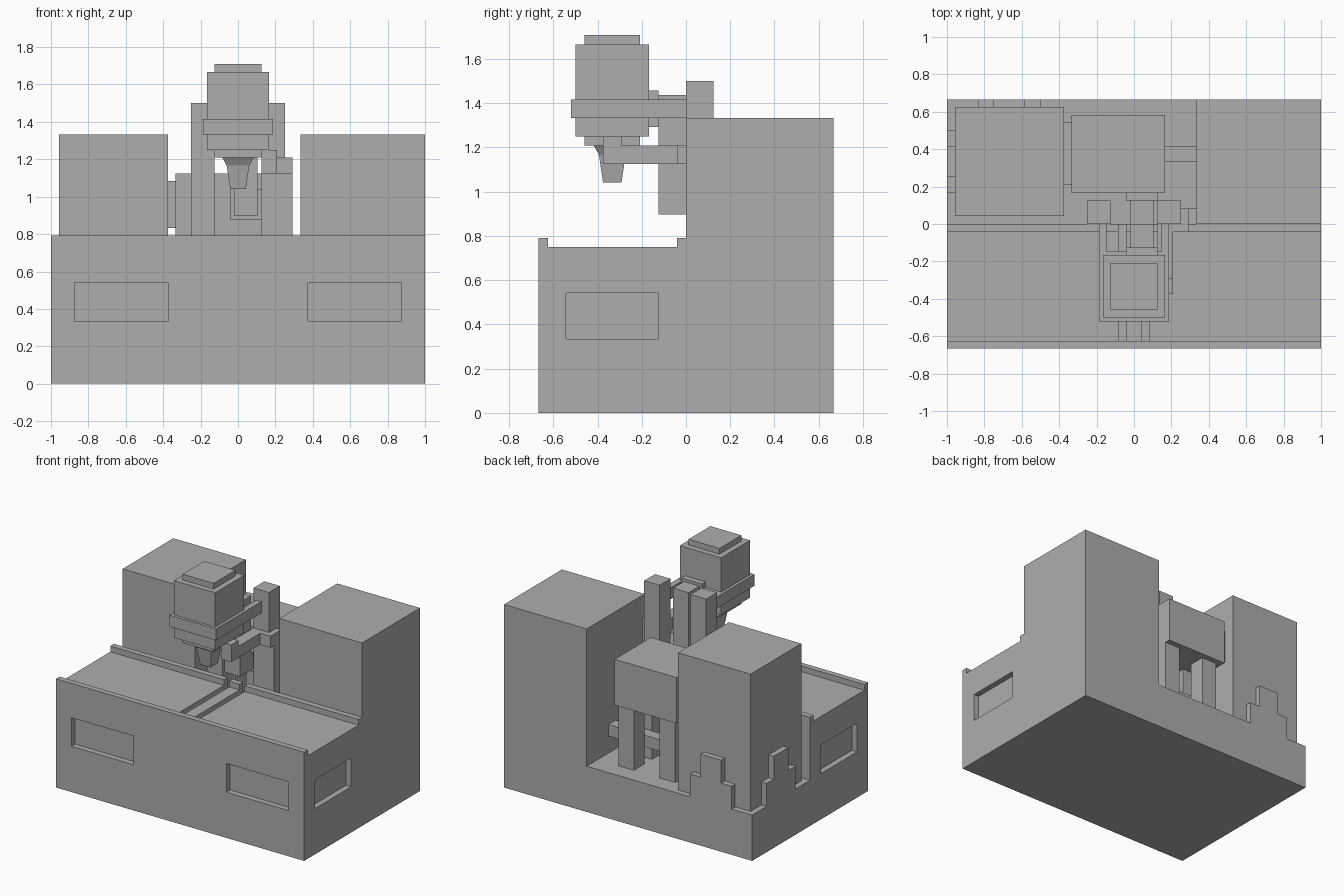
import bpy
import bmesh

U = 1 / 24  # model grid step

cube = bpy.data.objects.get("Cube")
if cube:
    bpy.data.objects.remove(cube, do_unlink=True)

grey = bpy.data.materials.new("plain grey")
grey.use_nodes = True
colour = (0.42, 0.42, 0.42, 1)
grey.diffuse_color = colour
grey.node_tree.nodes["Principled BSDF"].inputs["Base Color"].default_value = colour


def finish(name, bm):
    bmesh.ops.recalc_face_normals(bm, faces=bm.faces)
    bmesh.ops.scale(bm, vec=(U, U, U), verts=bm.verts)
    mesh = bpy.data.meshes.new(name)
    bm.to_mesh(mesh)
    bm.free()
    mesh.materials.append(grey)
    obj = bpy.data.objects.new(name, mesh)
    bpy.context.collection.objects.link(obj)
    return obj


def box(name, x, y, z):
    """Box from (low, high) ranges in grid steps."""
    bm = bmesh.new()
    bmesh.ops.create_cube(bm, size=1)
    for v in bm.verts:
        v.co = [r[0] if c < 0 else r[1] for c, r in zip(v.co, (x, y, z))]
    return finish(name, bm)


def slab(name, profile, axis, low, high):
    """Extrude a (horizontal, z) profile along x or y."""
    bm = bmesh.new()
    place = (lambda a, z: (low, a, z)) if axis == "x" else (lambda a, z: (a, low, z))
    face = bm.faces.new([bm.verts.new(place(a, z)) for a, z in profile])
    out = bmesh.ops.extrude_face_region(bm, geom=[face])
    move = (high - low, 0, 0) if axis == "x" else (0, high - low, 0)
    verts = [g for g in out["geom"] if isinstance(g, bmesh.types.BMVert)]
    bmesh.ops.translate(bm, vec=move, verts=verts)
    return finish(name, bm)


def cut(obj, x, y, z):
    cutter = box("cutter", x, y, z)
    cutter.hide_render = True
    mod = obj.modifiers.new("cut", "BOOLEAN")
    mod.operation = "DIFFERENCE"
    mod.solver = "EXACT"
    mod.object = cutter
    bpy.context.view_layer.objects.active = obj
    bpy.ops.object.modifier_apply(modifier=mod.name)
    bpy.data.objects.remove(cutter, do_unlink=True)


# Front hall with a raised lip at each long edge
front_hall = slab("front_hall", [(-16, 0), (0, 0), (0, 19), (-1, 19), (-1, 18),
                                 (-15, 18), (-15, 19), (-16, 19)], "x", -24, 24)
# Recessed windows on the front and both ends, and two roof grooves
for s in (-1, 1):
    cut(front_hall, sorted((9 * s, 21 * s)), (-17, -15), (8, 13))
    cut(front_hall, sorted((23 * s, 25 * s)), (-13, -3), (8, 13))
    cut(front_hall, sorted((s, 2 * s)), (-15, 1), (17, 20))

# Rear bed and the two tall blocks
box("rear_bed", (-24, 24), (0, 16), (0, 8))
box("left_tall_block", (8, 24), (0, 16), (8, 32))
box("right_tall_block", (-23, -9), (1, 15), (8, 32))


# Stepped wall pieces round the free-standing block
def stepped(a):
    return [(a, 8), (a + 8, 8), (a + 8, 12), (a + 6, 12), (a + 6, 16),
            (a + 2, 16), (a + 2, 12), (a, 12)]


slab("back_stepped_wall", stepped(-20), "y", 15, 16)
slab("side_stepped_wall", stepped(4), "x", -24, -23)

# Tank on four legs, with its connections
box("tank", (-8, 4), (4, 14), (19, 27))
for x in (-7, 1):
    for y in (5, 10):
        box("tank_leg", (x, x + 3), (y, y + 3), (8, 19))
box("tank_side_duct", (-9, -8), (5, 13), (20, 26))
box("tank_low_bar", (-9, 8), (8, 10), (11, 13))

# Support columns
for s in (-1, 1):
    box("support_column", sorted((3 * s, 6 * s)), (0, 3), (8, 36))

# Head with cap, base plate and band
box("head", (-4, 4), (-12, -4), (30, 40))
box("head_cap", (-3, 3), (-11, -5), (40, 41))
box("head_base", (-3, 3), (-11, -5), (29, 30))
box("head_band", (-4.5, 4.5), (-12.5, -3.5), (32, 34))
for s in (-1, 1):
    box("band_arm", sorted((3.5 * s, 4.5 * s)), (-3.5, 0), (32, 34))

# Tapered square nozzle
bm = bmesh.new()
rings = [[bm.verts.new((r * i, -8 + r * j, z))
          for i, j in ((-1, -1), (1, -1), (1, 1), (-1, 1))]
         for r, z in ((2, 29), (1.45, 28), (1, 25))]
bm.faces.new(rings[0])
bm.faces.new(rings[-1])
for a, b in zip(rings, rings[1:]):
    for k in range(4):
        n = (k + 1) % 4
        bm.faces.new((a[k], a[n], b[n], b[k]))
finish("nozzle", bm)

# Thick duct from the back of the head down to the tank
box("duct_riser", (-0.5, 2.5), (-3, 0), (21.5, 34.5))
box("duct_to_tank", (-0.5, 2.5), (0, 3), (21.5, 24.5))
box("duct_head_collar", (-1, 3), (-4, -3), (31, 35))
box("duct_tank_collar", (-1, 3), (3, 4), (21, 25))

# Thin pipe from the head round to the tall block
box("pipe_drop", (3, 5), (-9, -7), (27, 30))
box("pipe_run", (3, 5), (-9, -1), (27, 29))
box("pipe_turn", (3, 7), (-1, 2), (27, 29))
box("pipe_riser", (5, 7), (0, 2), (11, 27))
box("pipe_outlet", (7, 8), (0, 2), (11, 13))
